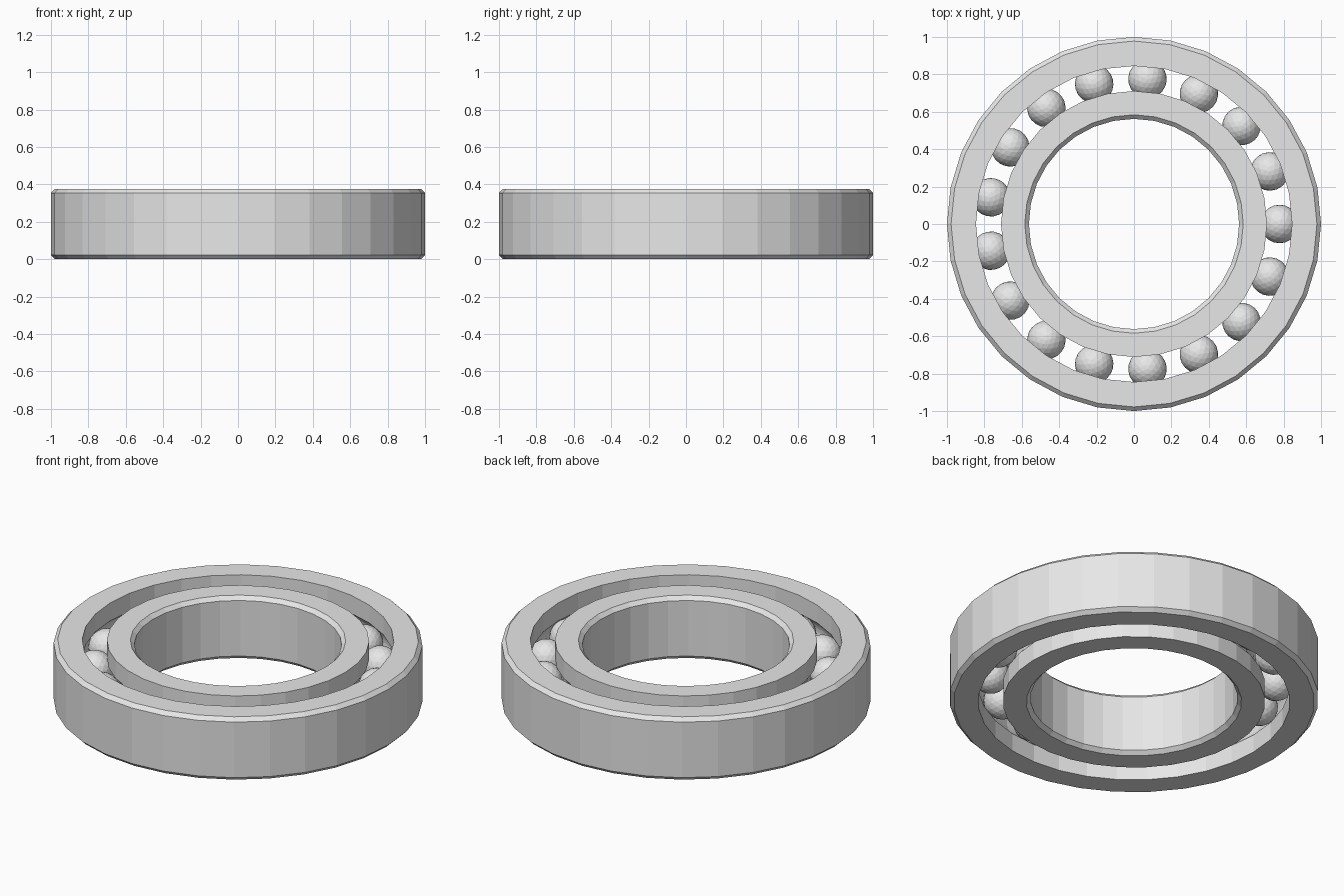
import bpy
import bmesh
from math import cos, sin, pi, tau, acos

cube = bpy.data.objects.get("Cube")
if cube:
    bpy.data.objects.remove(cube, do_unlink=True)

HEIGHT = 0.376
MID = HEIGHT / 2
CHAMFER = 0.022
SEGMENTS = 32
BALLS = 17
BALL_R = 0.103
PITCH_R = 0.778      # circle through the ball centres
GROOVE_R = 0.105
HALF_GAP = 0.067     # from ball centres to each ring wall

steel = bpy.data.materials.new("steel_grey")
steel.use_nodes = True
steel.diffuse_color = (0.8, 0.8, 0.8, 1)
steel.node_tree.nodes["Principled BSDF"].inputs["Base Color"].default_value = (0.8, 0.8, 0.8, 1)


def finish(name, bm):
    bmesh.ops.recalc_face_normals(bm, faces=bm.faces)
    mesh = bpy.data.meshes.new(name)
    bm.to_mesh(mesh)
    bm.free()
    mesh.materials.append(steel)
    obj = bpy.data.objects.new(name, mesh)
    bpy.context.collection.objects.link(obj)
    return obj


def ring(name, plain_r, side):
    """Chamfered on the plain wall, grooved on the wall facing the balls.
    side is 1 for the outer ring and -1 for the inner one."""
    wall_r = PITCH_R + side * HALF_GAP
    inset = plain_r - side * CHAMFER
    profile = [(wall_r, 0), (inset, 0), (plain_r, CHAMFER),
               (plain_r, HEIGHT - CHAMFER), (inset, HEIGHT), (wall_r, HEIGHT)]
    # ball race, an arc from top to bottom
    half = acos(HALF_GAP / GROOVE_R)
    steps = 8
    for i in range(steps + 1):
        a = half * (1 - 2 * i / steps)
        profile.append((PITCH_R + side * GROOVE_R * cos(a), MID + GROOVE_R * sin(a)))

    bm = bmesh.new()
    loops = []
    for s in range(SEGMENTS):
        t = tau * s / SEGMENTS
        loops.append([bm.verts.new((r * cos(t), r * sin(t), z)) for r, z in profile])
    n = len(profile)
    for s in range(SEGMENTS):
        a, b = loops[s], loops[(s + 1) % SEGMENTS]
        for i in range(n):
            j = (i + 1) % n
            bm.faces.new((a[i], b[i], b[j], a[j]))
    return finish(name, bm)


# Rings
ring("outer_ring", 1.0, 1)
ring("inner_ring", 0.562, -1)

# Balls, faceted, sharing one mesh
bm = bmesh.new()
bmesh.ops.create_icosphere(bm, subdivisions=3, radius=BALL_R)
first = finish("ball_1", bm)
for i in range(BALLS):
    ball = first if i == 0 else bpy.data.objects.new(f"ball_{i + 1}", first.data)
    if i:
        bpy.context.collection.objects.link(ball)
    t = tau * i / BALLS
    ball.location = (PITCH_R * cos(t), PITCH_R * sin(t), MID)
    ball.rotation_euler.z = t
